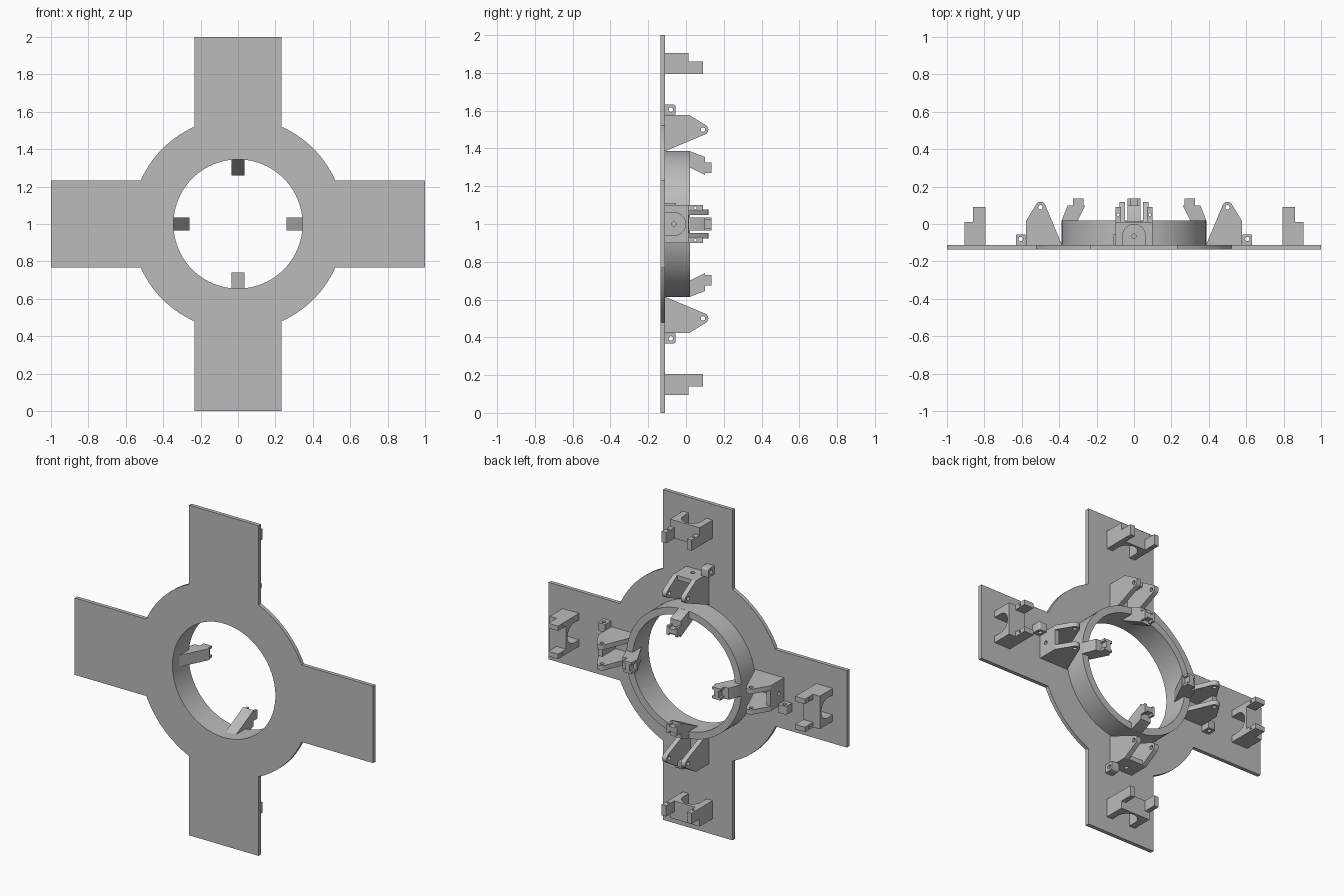
import bpy, bmesh
from math import sin, cos, pi, asin, radians
from mathutils import Matrix, Vector

cube = bpy.data.objects.get("Cube")
if cube:
    bpy.data.objects.remove(cube, do_unlink=True)

grey = bpy.data.materials.new("plain_grey")
grey.use_nodes = True
grey.diffuse_color = (0.5, 0.5, 0.5, 1)
grey.node_tree.nodes["Principled BSDF"].inputs["Base Color"].default_value = (0.5, 0.5, 0.5, 1)

CENTRE = Vector((0, 0, 1))
BASE = -0.112          # back surface of the plate


def arc(cx, cy, r, a0, a1, n):
    return [(cx + r * cos(a0 + (a1 - a0) * i / n), cy + r * sin(a0 + (a1 - a0) * i / n))
            for i in range(n + 1)]


def circle(cx, cy, r, n=24):
    return arc(cx, cy, r, 0, 2 * pi, n)[:-1]


def rect(x0, x1, y0, y1):
    return [(x0, y0), (x1, y0), (x1, y1), (x0, y1)]


def slab(name, loops, lo, hi, axes):
    """Extrude an outline with holes from lo to hi along the third axis."""
    curve = bpy.data.curves.new(name, 'CURVE')
    curve.dimensions = '2D'
    curve.fill_mode = 'BOTH'
    curve.extrude = (hi - lo) / 2
    for loop in loops:
        s = curve.splines.new('POLY')
        s.points.add(len(loop) - 1)
        for p, (x, y) in zip(s.points, loop):
            p.co = (x, y, 0, 1)
        s.use_cyclic_u = True
    temp = bpy.data.objects.new(name + "_outline", curve)
    bpy.context.collection.objects.link(temp)
    mesh = bpy.data.meshes.new_from_object(
        temp.evaluated_get(bpy.context.evaluated_depsgraph_get()))
    bpy.data.objects.remove(temp, do_unlink=True)
    bpy.data.curves.remove(curve)

    frame = Matrix(axes).transposed().to_4x4()
    frame.translation = CENTRE
    mesh.transform(frame @ Matrix.Translation((0, 0, (lo + hi) / 2)))
    bm = bmesh.new()
    bm.from_mesh(mesh)
    bmesh.ops.remove_doubles(bm, verts=bm.verts, dist=0.0001)
    bmesh.ops.recalc_face_normals(bm, faces=bm.faces)
    for f in bm.faces:
        f.smooth = True
    bm.to_mesh(mesh)
    bm.free()
    mesh.set_sharp_from_angle(angle=radians(30))
    mesh.name = name
    mesh.materials.clear()
    mesh.materials.append(grey)
    obj = bpy.data.objects.new(name, mesh)
    bpy.context.collection.objects.link(obj)
    return obj


# Cross-shaped plate with a round middle and a central hole
HALF, DISC, HOLE = 0.233, 0.57, 0.345
step = asin(HALF / DISC)
outline = []
for k in range(4):
    a = k * pi / 2
    for r, v in ((1, -HALF), (1, HALF)):
        outline.append((r * cos(a) - v * sin(a), r * sin(a) + v * cos(a)))
    outline += arc(0, 0, DISC, a + step, a + pi / 2 - step, 16)
FLAT = ((1, 0, 0), (0, 0, 1), (0, -1, 0))
slab("base_plate", [outline, circle(0, 0, HOLE, 96)], -BASE, 0.135, FLAT)

# Raised collar around the hole
slab("collar", [circle(0, 0, 0.387, 96), circle(0, 0, HOLE, 96)], -0.02, -BASE, FLAT)

# Side outlines, as distance from the centre and height
cheek = [(0.385, BASE), (0.578, BASE), (0.578, 0.015)] + \
    arc(0.5, 0.09, 0.028, radians(40), radians(155), 10)
finger = [(0.36, -0.1), (0.26, 0.1), (0.355, 0.1), (0.386, 0.02), (0.38, -0.1)]
lug = [(0.58, BASE), (0.632, BASE)] + arc(0.62, -0.067, 0.012, 0, pi / 2, 5) + [(0.58, -0.055)]

# Across outlines, as sideways offset and height
saddle = [(-0.1, BASE), (-0.1, 0.012), (0.1, 0.012), (0.1, BASE)] + \
    [(0.06, BASE)] + arc(0, -0.062, 0.06, 0, pi, 20) + [(-0.06, BASE)]

for k, side in enumerate(("left", "top", "right", "bottom")):
    a = k * pi / 2
    out, up, across = (cos(a), 0, sin(a)), (0, 1, 0), (-sin(a), 0, cos(a))
    along = (out, up, across)
    facing = (across, up, (-cos(a), 0, -sin(a)))

    # Outer saddle with two drilled lips
    slab(side + "_saddle", [saddle], -0.905, -0.795, facing)
    for s, tag in ((-1, "a"), (1, "b")):
        lip = rect(*sorted((s * 0.07, s * 0.1)), 0.012, 0.09)
        slab(f"{side}_saddle_lip_{tag}", [lip, circle(s * 0.085, 0.05, 0.007, 12)],
             -0.86, -0.795, facing)

        # Hinge bracket cheeks
        lo, hi = sorted((s * 0.048, s * 0.077))
        slab(f"{side}_bracket_cheek_{tag}", [cheek, circle(0.5, 0.09, 0.012)], lo, hi, along)

        # Finger tip prongs
        lo, hi = sorted((s * 0.02, s * 0.035))
        slab(f"{side}_finger_prong_{tag}", [rect(0.27, 0.325, 0.1, 0.135)], lo, hi, along)

    # Hinge bracket back wall with a hole
    slab(side + "_bracket_wall", [rect(-0.048, 0.048, BASE, 0.015), circle(0, -0.065, 0.012)],
         -0.578, -0.55, facing)

    # Slanted finger leaning in over the hole
    slab(side + "_finger", [finger], -0.035, 0.035, along)
    slab(side + "_finger_web", [rect(0.283, 0.312, 0.1, 0.135)], -0.02, 0.02, along)

    # Small drilled lug beside the bracket
    slab(side + "_lug", [lug, circle(0.606, -0.08, 0.012)], 0.062, 0.112, along)
